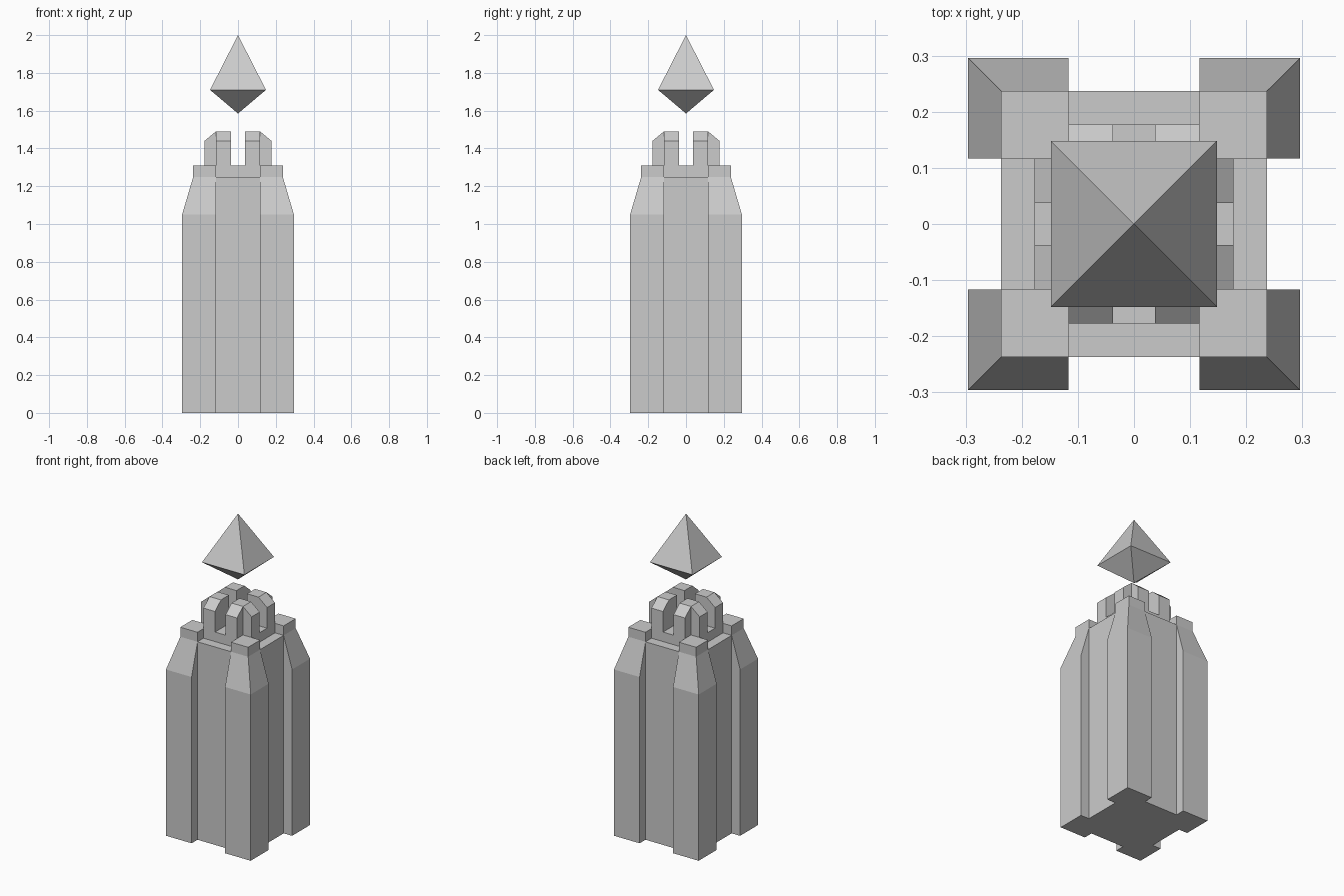
import bpy
import bmesh

cube = bpy.data.objects.get("Cube")
if cube:
    bpy.data.objects.remove(cube, do_unlink=True)

# One stone colour for everything
stone = bpy.data.materials.new("light grey stone")
stone.use_nodes = True
GREY = (0.6, 0.6, 0.6, 1)
stone.diffuse_color = GREY
stone.node_tree.nodes["Principled BSDF"].inputs["Base Color"].default_value = GREY

# Shared plan distances from the centre
SLOT, INNER, TURRET, CORE, OUTER = 0.037, 0.117, 0.177, 0.237, 0.296
FLOOR, LEDGE = 1.25, 1.31


def loft(name, rings, mirror=False):
    """Join polygon rings given as (z, [(x, y), ...]) into a closed solid."""
    bm = bmesh.new()
    loops = [[bm.verts.new((x, y, z)) for x, y in pts] for z, pts in rings]
    n = len(loops[0])
    bm.faces.new(loops[0][::-1])
    bm.faces.new(loops[-1])
    for low, high in zip(loops, loops[1:]):
        for i in range(n):
            j = (i + 1) % n
            bm.faces.new((low[i], low[j], high[j], high[i]))
    bmesh.ops.dissolve_degenerate(bm, dist=1e-5, edges=bm.edges[:])
    bmesh.ops.remove_doubles(bm, verts=bm.verts[:], dist=1e-5)
    bmesh.ops.recalc_face_normals(bm, faces=bm.faces[:])
    mesh = bpy.data.meshes.new(name)
    bm.to_mesh(mesh)
    bm.free()
    mesh.materials.append(stone)
    obj = bpy.data.objects.new(name, mesh)
    bpy.context.collection.objects.link(obj)
    if mirror:
        mod = obj.modifiers.new("four way mirror", "MIRROR")
        mod.use_axis = (True, True, False)
        mod.use_mirror_merge = False
    return obj


def rect(x0, x1, y0, y1):
    return [(x0, y0), (x1, y0), (x1, y1), (x0, y1)]


def square(r):
    return rect(-r, r, -r, r)


# Main shaft
loft("tower_core", [(0, square(CORE)), (FLOOR, square(CORE))])

# Corner piers, tapering at the shoulder to a small block
loft("corner_piers", [(z, rect(INNER, r, INNER, r)) for z, r in
     ((0, OUTER), (1.05, OUTER), (FLOOR, CORE), (LEDGE, CORE))], mirror=True)

# Cross-shaped turret base
a, b = INNER, TURRET
cross = [(a, -b), (a, -a), (b, -a), (b, a), (a, a), (a, b),
         (-a, b), (-a, a), (-b, a), (-b, -a), (-a, -a), (-a, -b)]
loft("turret_base", [(FLOOR, cross), (LEDGE, cross)])

# Battlements: four columns, each with two chamfered arms
SHOULDER, CROWN = 1.44, 1.49
column = rect(SLOT, INNER, SLOT, INNER)
loft("battlement_columns", [(LEDGE, column), (CROWN, column)], mirror=True)
steps = ((LEDGE, TURRET), (SHOULDER, TURRET), (CROWN, INNER + 1e-4))
loft("side_battlements",
     [(z, rect(INNER, r, SLOT, INNER)) for z, r in steps], mirror=True)
loft("front_back_battlements",
     [(z, rect(SLOT, INNER, INNER, r)) for z, r in steps], mirror=True)

# Floating crystal
TIP = 1e-4
loft("floating_crystal", [(1.585, square(TIP)), (1.71, square(0.148)),
                          (2.0, square(TIP))])
